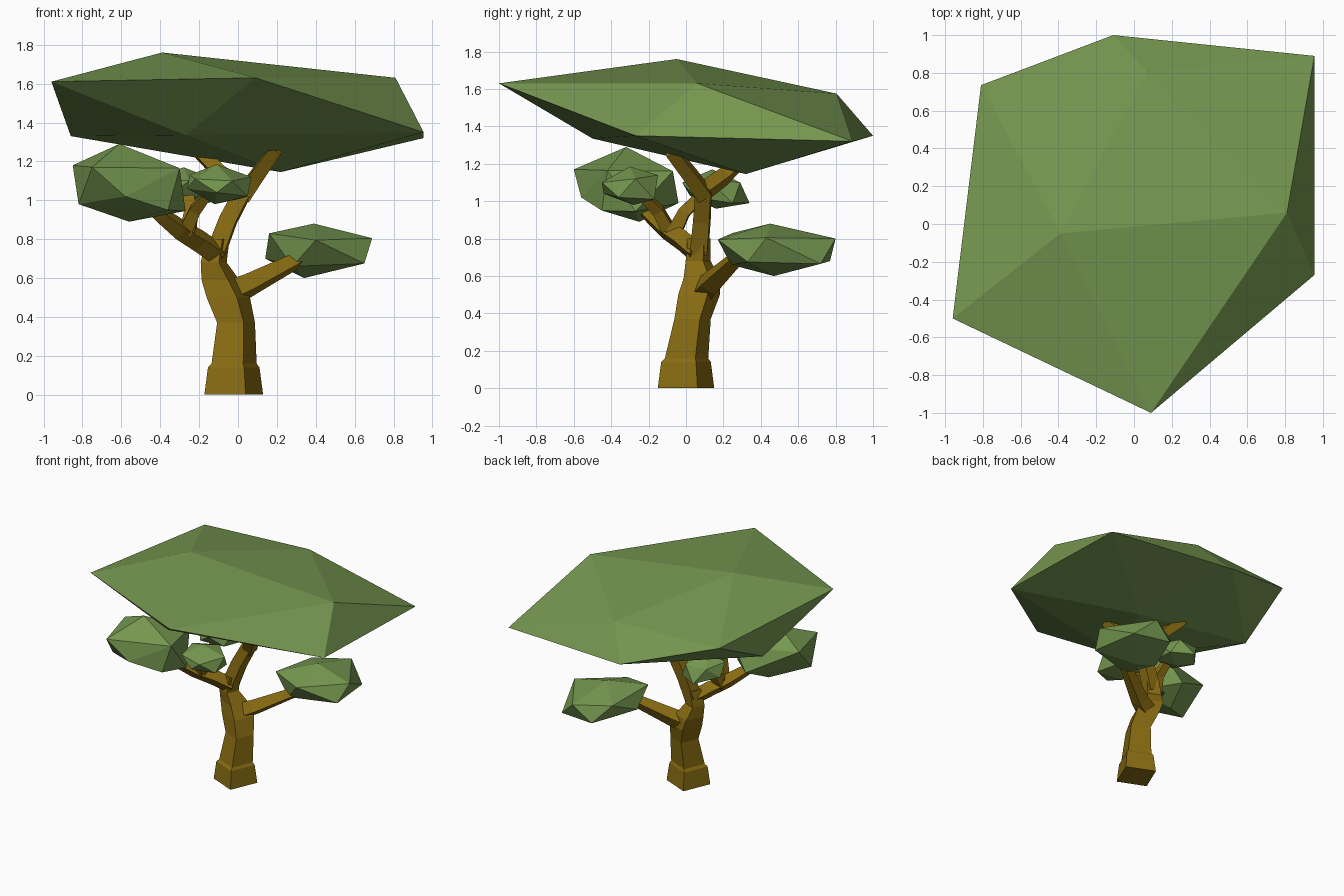
import bpy, bmesh, math
from mathutils import Vector


def material(name, rgb):
    m = bpy.data.materials.new(name)
    m.diffuse_color = (*rgb, 1)
    return m


BARK = material("bark", (0.25, 0.15, 0.006))
LEAF = material("leaf", (0.18, 0.31, 0.08))


def finish(name, bm, mat):
    bmesh.ops.recalc_face_normals(bm, faces=bm.faces)
    me = bpy.data.meshes.new(name)
    bm.to_mesh(me)
    bm.free()
    me.materials.append(mat)
    ob = bpy.data.objects.new(name, me)
    bpy.context.collection.objects.link(ob)


def clump(name, points):
    """Faceted leaf mass: convex hull of a distorted icosahedron's corners."""
    bm = bmesh.new()
    for p in points:
        bm.verts.new(p)
    bmesh.ops.convex_hull(bm, input=bm.verts[:])
    finish(name, bm, LEAF)


def limb(name, stations, spin=22, upright=False):
    """Four-sided tapering limb through stations (x, y, z, corner radius)."""
    bm = bmesh.new()
    pts = [Vector(s[:3]) for s in stations]
    rings = []
    for i, p in enumerate(pts):
        d = (pts[min(i + 1, len(pts) - 1)] - pts[max(i - 1, 0)]).normalized()
        if upright:
            d = Vector((0, 0, 1))
        q = Vector((0, 0, 1)).rotation_difference(d)
        ring = []
        for k in range(4):
            a = math.radians(spin + 90 * k)
            ring.append(bm.verts.new(p + q @ Vector((math.cos(a), math.sin(a), 0)) * stations[i][3]))
        rings.append(ring)
    for lo, hi in zip(rings, rings[1:]):
        for k in range(4):
            bm.faces.new((lo[k], lo[(k + 1) % 4], hi[(k + 1) % 4], hi[k]))
    bm.faces.new(rings[0][::-1])
    bm.faces.new(rings[-1])
    finish(name, bm, BARK)


# Trunk with flared foot
limb("trunk", [(-.022, 0, 0, .163), (-.022, 0, .14, .143), (-.02, .003, .16, .125),
               (-.01, .035, .37, .105), (-.05, .07, .5, .12), (-.09, .085, .59, .105),
               (-.125, .065, .68, .072), (-.105, .07, .8, .066)], upright=True)

# Main branch and the two arms holding the canopy
limb("main_branch", [(-.115, .07, .73, .066), (-.05, .085, .9, .062), (.045, .095, 1.08, .058)], 40)
limb("canopy_arm_front", [(.03, .1, 1.03, .058), (.1, .03, 1.13, .052), (.2, -.08, 1.27, .045)], 40)
limb("canopy_arm_back", [(.05, .09, 1.05, .055), (-.08, .2, 1.13, .05), (-.2, .32, 1.25, .045)], 40)

# Left branch with forks
limb("left_branch", [(-.1, .06, .72, .06), (-.2, -.02, .79, .06), (-.3, -.11, .85, .055),
                     (-.39, -.19, .92, .045), (-.5, -.28, 1.02, .04)], 40)
limb("left_fork_back", [(-.26, -.07, .82, .055), (-.24, -.01, .94, .045), (-.26, .11, 1.06, .035)], 40)
limb("left_fork_front", [(-.27, -.09, .84, .05), (-.22, -.15, .95, .042), (-.14, -.25, 1.05, .03)], 40)

# Low right branch
limb("right_branch", [(-.05, .09, .52, .075), (.05, .13, .56, .066), (.36, .3, .72, .04)], 40)

# Broad canopy
clump("canopy", [(-.39, -.05, 1.76), (.81, .06, 1.63), (.09, -1, 1.63), (-.96, -.5, 1.61),
                 (-.81, .735, 1.565), (.07, .805, 1.575), (.955, -.27, 1.35), (-.27, -.5, 1.335),
                 (-.86, .25, 1.33), (-.11, 1, 1.35), (.955, .89, 1.32), (.22, .32, 1.145)])

# Small leaf clumps
clump("left_clump", [(-.61, -.32, 1.29), (-.75, -.6, 1.17), (-.3, -.42, 1.165), (-.38, -.07, 1.16),
                     (-.85, -.22, 1.18), (-.58, -.56, 1.02), (-.27, -.27, .945), (-.5, -.04, .99),
                     (-.82, -.42, .98), (-.56, -.25, .89), (-.36, -.45, .95)])
clump("right_clump", [(.39, .45, .88), (.16, .25, .83), (.4, .17, .795), (.69, .43, .805),
                      (.45, .8, .8), (.2, .65, .8), (.14, .42, .7), (.28, .24, .66),
                      (.65, .33, .675), (.6, .72, .665), (.3, .77, .68), (.34, .47, .6)])
clump("front_clump", [(-.11, -.3, 1.185), (-.22, -.4, 1.11), (-.03, -.45, 1.1), (.07, -.27, 1.12),
                      (-.06, -.15, 1.14), (-.25, -.22, 1.13), (-.11, -.44, 1.04), (.05, -.36, 1.02),
                      (.02, -.17, 1.01), (-.2, -.17, 1.03), (-.26, -.32, 1.06), (-.12, -.28, .98)])
clump("back_clump", [(-.28, .14, 1.17), (-.42, .1, 1.11), (-.25, -.02, 1.1), (-.13, .12, 1.11),
                     (-.2, .29, 1.1), (-.37, .27, 1.1), (-.35, .02, 1.03), (-.16, .05, 1.02),
                     (-.14, .25, .99), (-.3, .34, .99), (-.43, .18, 1.02), (-.27, .16, .96)])
